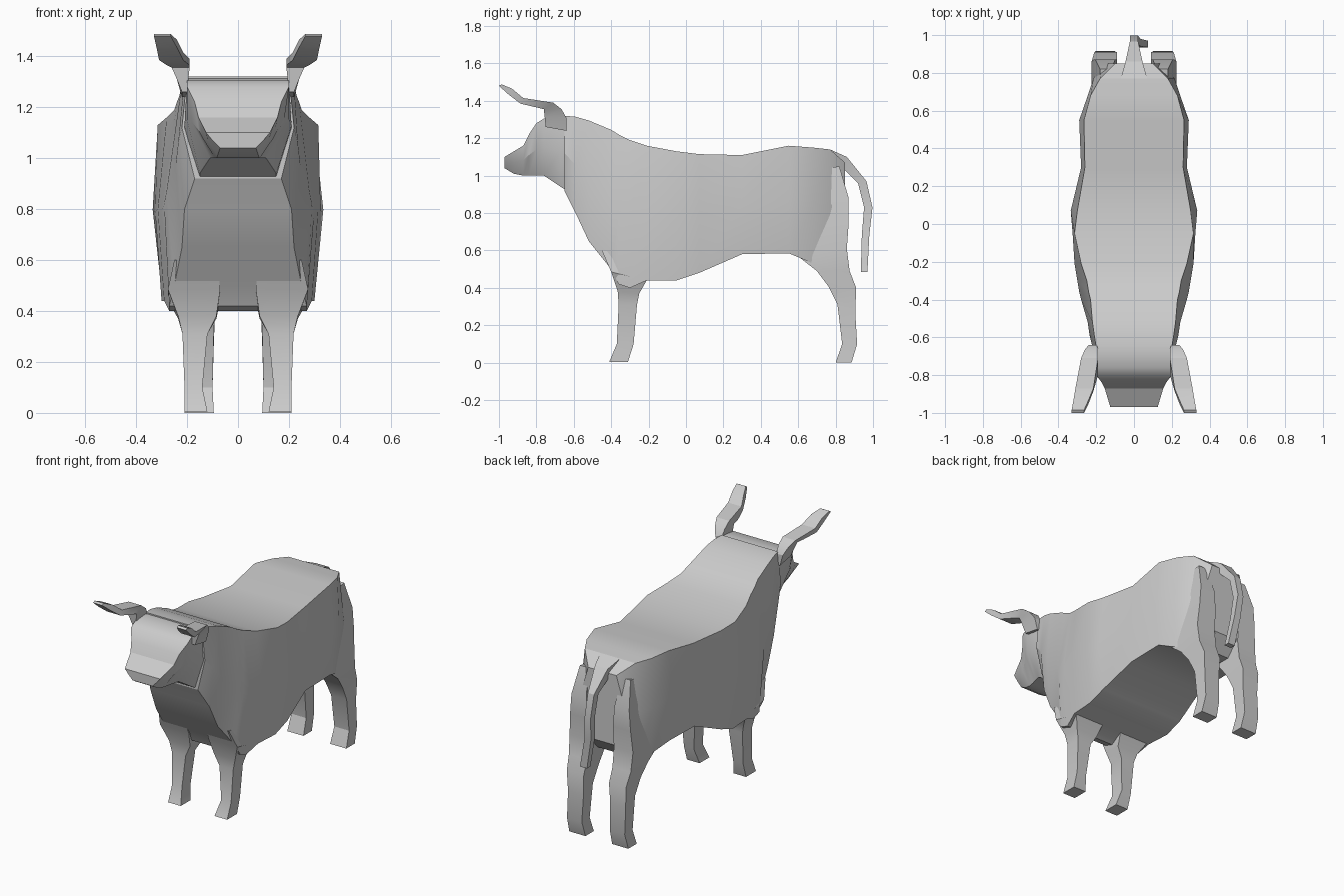
import bpy, bmesh


def loft(name, rings):
    """Skin a list of equal-length point rings and cap both ends."""
    bm = bmesh.new()
    rows = [[bm.verts.new(p) for p in ring] for ring in rings]
    n = len(rows[0])
    for a, b in zip(rows, rows[1:]):
        for i in range(n):
            j = (i + 1) % n
            bm.faces.new((a[i], a[j], b[j], b[i]))
    bm.faces.new(rows[0])
    bm.faces.new(rows[-1])
    bmesh.ops.recalc_face_normals(bm, faces=bm.faces)
    mesh = bpy.data.meshes.new(name)
    bm.to_mesh(mesh)
    bm.free()
    obj = bpy.data.objects.new(name, mesh)
    bpy.context.collection.objects.link(obj)
    bpy.ops.object.select_all(action='DESELECT')
    obj.select_set(True)
    bpy.context.view_layer.objects.active = obj
    bpy.ops.object.shade_smooth_by_angle(angle=0.45)
    return obj


def trunk(name, stations):
    """Symmetric six-sided loft: y, top z, top width, mid width, bottom z, bottom width."""
    rings = []
    for y, zt, wt, wm, zb, wb in stations:
        zm = zb + (zt - zb) * 0.5
        rings.append([(wt, y, zt), (wm, y, zm), (wb, y, zb),
                      (-wb, y, zb), (-wm, y, zm), (-wt, y, zt)])
    return loft(name, rings)


def limb(name, rows, mirror=True):
    """Four-sided loft: front y,z / back y,z / inner x, outer x."""
    rings = [[(xi, fy, fz), (xo, fy, fz), (xo, by, bz), (xi, by, bz)]
             for fy, fz, by, bz, xi, xo in rows]
    obj = loft(name, rings)
    if mirror:
        mod = obj.modifiers.new("mirror", 'MIRROR')
        mod.use_axis = (True, False, False)
    return obj


# barrel, shoulders and neck
trunk("body", [
    (0.85, 1.07, 0.10, 0.17, 0.62, 0.15),
    (0.77, 1.14, 0.18, 0.215, 0.53, 0.19),
    (0.68, 1.15, 0.23, 0.245, 0.53, 0.22),
    (0.55, 1.16, 0.265, 0.29, 0.585, 0.27),
    (0.30, 1.11, 0.26, 0.28, 0.58, 0.27),
    (0.07, 1.115, 0.30, 0.335, 0.48, 0.30),
    (-0.05, 1.13, 0.315, 0.325, 0.44, 0.30),
    (-0.21, 1.16, 0.28, 0.315, 0.44, 0.29),
    (-0.30, 1.19, 0.25, 0.30, 0.40, 0.27),
    (-0.36, 1.22, 0.24, 0.29, 0.42, 0.27),
    (-0.40, 1.245, 0.23, 0.28, 0.50, 0.25),
    (-0.52, 1.295, 0.22, 0.245, 0.65, 0.22),
    (-0.59, 1.315, 0.21, 0.235, 0.80, 0.21),
    (-0.65, 1.32, 0.20, 0.22, 0.92, 0.17)])

# head tapering to the muzzle
trunk("head", [
    (-0.60, 1.305, 0.19, 0.21, 0.90, 0.15),
    (-0.67, 1.315, 0.20, 0.21, 0.94, 0.15),
    (-0.76, 1.305, 0.20, 0.20, 1.00, 0.11),
    (-0.80, 1.28, 0.20, 0.18, 1.00, 0.10),
    (-0.84, 1.22, 0.17, 0.155, 1.00, 0.09),
    (-0.87, 1.16, 0.155, 0.14, 1.00, 0.085),
    (-0.92, 1.13, 0.14, 0.12, 1.01, 0.08),
    (-0.97, 1.10, 0.125, 0.10, 1.04, 0.07)])

# forward sweeping horns
limb("horns", [
    (-0.75, 1.26, -0.64, 1.24, 0.18, 0.22),
    (-0.755, 1.31, -0.64, 1.31, 0.195, 0.24),
    (-0.76, 1.355, -0.665, 1.355, 0.19, 0.26),
    (-0.80, 1.365, -0.71, 1.39, 0.19, 0.28),
    (-0.885, 1.385, -0.87, 1.415, 0.215, 0.31),
    (-0.95, 1.435, -0.93, 1.465, 0.24, 0.32),
    (-1.00, 1.48, -0.985, 1.488, 0.265, 0.33)])

# front legs
limb("front_legs", [
    (-0.45, 0.60, -0.15, 0.56, 0.08, 0.25),
    (-0.40, 0.485, -0.21, 0.44, 0.07, 0.275),
    (-0.365, 0.38, -0.25, 0.37, 0.085, 0.235),
    (-0.36, 0.31, -0.262, 0.31, 0.12, 0.218),
    (-0.37, 0.10, -0.28, 0.10, 0.14, 0.21),
    (-0.41, 0.005, -0.31, 0.005, 0.12, 0.21)])

# hind legs with the thighs
limb("hind_legs", [
    (0.70, 1.03, 0.82, 1.05, 0.12, 0.18),
    (0.70, 0.88, 0.87, 0.88, 0.10, 0.205),
    (0.64, 0.72, 0.87, 0.75, 0.09, 0.215),
    (0.61, 0.56, 0.86, 0.61, 0.09, 0.225),
    (0.70, 0.49, 0.875, 0.49, 0.09, 0.22),
    (0.76, 0.41, 0.91, 0.40, 0.09, 0.21),
    (0.81, 0.31, 0.905, 0.27, 0.095, 0.205),
    (0.835, 0.10, 0.915, 0.10, 0.10, 0.205),
    (0.80, 0.0, 0.885, 0.0, 0.095, 0.21)])

# tail hanging slightly to one side
limb("tail", [
    (0.74, 1.07, 0.77, 1.14, -0.07, 0.07),
    (0.83, 1.05, 0.86, 1.10, -0.045, 0.045),
    (0.92, 0.96, 0.965, 0.97, -0.022, 0.022),
    (0.952, 0.83, 0.997, 0.83, -0.02, 0.022),
    (0.94, 0.68, 0.98, 0.68, -0.01, 0.035),
    (0.935, 0.485, 0.97, 0.485, 0.025, 0.075)], mirror=False)
